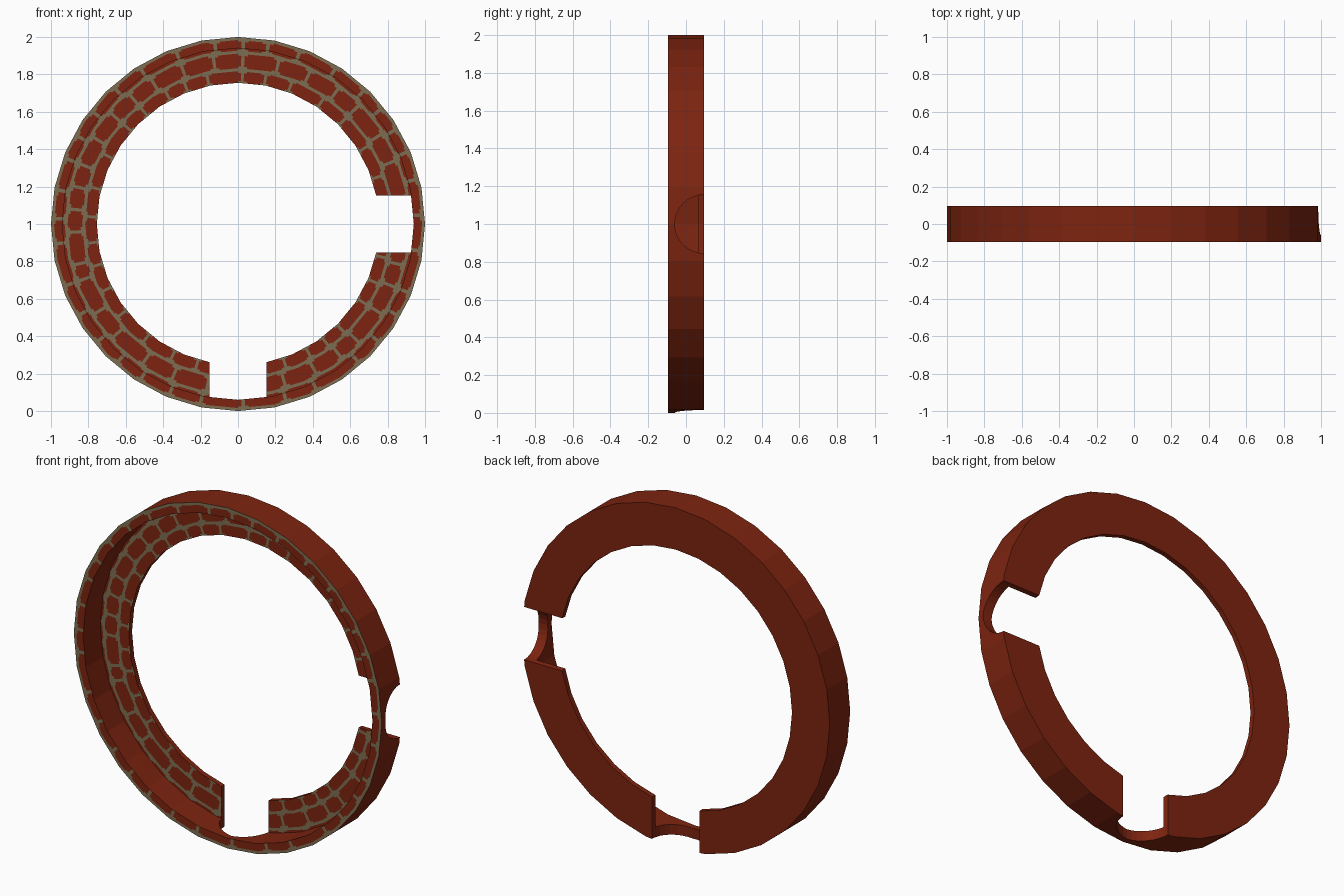
import bpy, bmesh, math, random
from mathutils import Matrix, Vector

if "Cube" in bpy.data.objects:
    bpy.data.objects.remove(bpy.data.objects["Cube"])

random.seed(4)
SIDES, SUB = 32, 10            # ring sides, brick columns per side
COLS = SIDES * SUB
STEP = 2 * math.pi / SIDES
CY = 0.095                     # half depth


def material(name, rgb):
    m = bpy.data.materials.new(name)
    m.diffuse_color = (*rgb, 1)
    m.use_nodes = True
    m.node_tree.nodes["Principled BSDF"].inputs["Base Color"].default_value = m.diffuse_color
    return m


brick = material("brick_red", (0.205, 0.0175, 0.005))
mortar = material("mortar_tan", (0.205, 0.155, 0.085))


def brick_row():
    """Per column: 0 = joint, 1 = brick end, 2 = brick middle."""
    row = []
    while len(row) < COLS - 14:
        row += [0] + [1] + [2] * random.randint(4, 9) + [1]
    rest = COLS - len(row)
    row += [0, 1] + [2] * (rest - 3) + [1]
    shift = random.randrange(COLS)
    return row[shift:] + row[:shift]


rows = {k: brick_row() for k in "ABC"}

# L-shaped section: (radius, y, brick row, lowest column class painted as brick)
# for the strip that runs from this point to the next one; row None = plain brick
PLATE = 0.065
section = [
    (0.755, CY, None, 0), (1.0, CY, None, 0),
    (1.0, -CY, "A", 3), (0.984, -CY, "A", 2), (0.976, -CY, "A", 1),
    (0.94, -CY, None, 0),
    (0.94, PLATE, "A", 1), (0.934, PLATE, "A", 2), (0.927, PLATE, "A", 3),
    (0.911, PLATE, "B", 2), (0.901, PLATE, "B", 1), (0.843, PLATE, "B", 2),
    (0.833, PLATE, "B", 3), (0.817, PLATE, "C", 2), (0.809, PLATE, "C", 1),
    (0.765, PLATE, "C", 2), (0.755, PLATE, None, 0),
]

# Ring swept round the section, kept on a 32-sided polygon
bm = bmesh.new()
loops = []
for c in range(COLS):
    a = c * 2 * math.pi / COLS
    local = (c % SUB) * STEP / SUB - STEP / 2
    k = math.cos(STEP / 2) / math.cos(local)
    loops.append([bm.verts.new((r * k * math.cos(a), y, 1 + r * k * math.sin(a)))
                  for r, y, _, _ in section])
n = len(section)
for c in range(COLS):
    p, q = loops[c], loops[(c + 1) % COLS]
    for i in range(n):
        j = (i + 1) % n
        f = bm.faces.new((p[i], p[j], q[j], q[i]))
        _, _, row, level = section[i]
        f.material_index = 0 if row is None or rows[row][c] >= level else 1
bmesh.ops.recalc_face_normals(bm, faces=bm.faces)
mesh = bpy.data.meshes.new("brick_ring")
bm.to_mesh(mesh)
bm.free()
mesh.materials.append(brick)
mesh.materials.append(mortar)
ring = bpy.data.objects.new("brick_ring", mesh)
bpy.context.collection.objects.link(ring)


# Round pipe notches at the right and the bottom
def notch(name, direction):
    d = Vector(direction)
    rot = d.to_track_quat('Z', 'Y').to_matrix().to_4x4()
    loc = Matrix.Translation(Vector((0, 0.0955, 1)) + d * 0.9)
    cb = bmesh.new()
    bmesh.ops.create_cone(cb, cap_ends=True, segments=32, radius1=0.155,
                          radius2=0.155, depth=0.6, matrix=loc @ rot)
    me = bpy.data.meshes.new(name)
    cb.to_mesh(me)
    cb.free()
    me.materials.append(brick)
    cutter = bpy.data.objects.new(name, me)
    bpy.context.collection.objects.link(cutter)
    cutter.hide_render = True
    mod = ring.modifiers.new(name, 'BOOLEAN')
    mod.operation = 'DIFFERENCE'
    mod.solver = 'EXACT'
    mod.object = cutter
    bpy.context.view_layer.objects.active = ring
    bpy.ops.object.modifier_apply(modifier=name)
    bpy.data.objects.remove(cutter)


notch("right_notch", (1, 0, 0))
notch("bottom_notch", (0, 0, -1))
